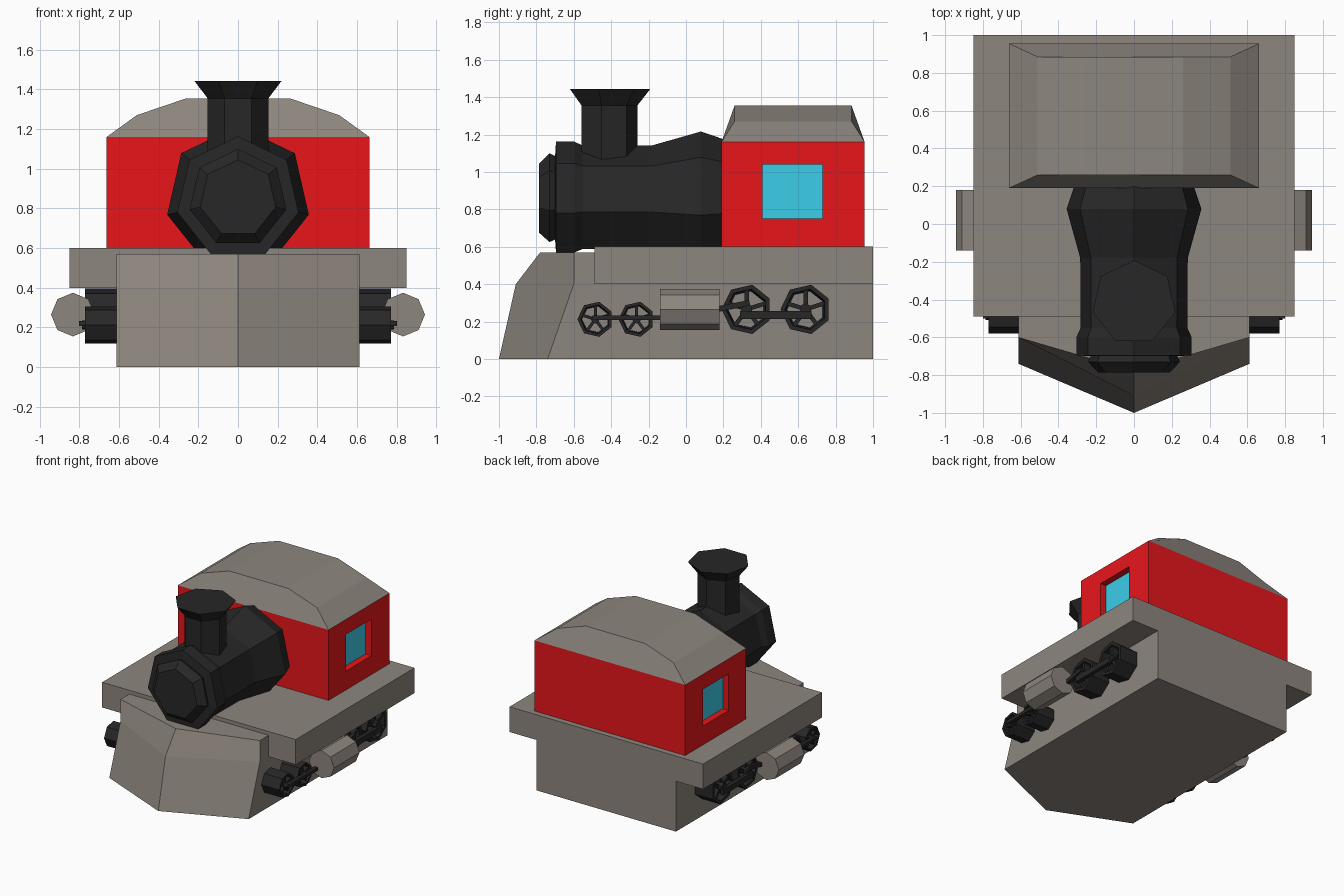
import bpy, bmesh
from math import sin, cos, pi, hypot

if "Cube" in bpy.data.objects:
    bpy.data.objects.remove(bpy.data.objects["Cube"])


def material(name, rgb):
    m = bpy.data.materials.new(name)
    m.diffuse_color = (*rgb, 1)
    m.use_nodes = True
    m.node_tree.nodes["Principled BSDF"].inputs["Base Color"].default_value = m.diffuse_color
    return m


BLACK = material("black", (0.02, 0.02, 0.02))
RED = material("red", (0.8, 0.008, 0.011))
BLUE = material("blue", (0.045, 0.61, 0.82))
GREY = material("warm grey", (0.27, 0.24, 0.21))


def loft(bm, rings, caps=True, closed=False):
    """Skin a list of equal-length point rings."""
    vs = [[bm.verts.new(p) for p in r] for r in rings]
    n = len(vs[0])
    pairs = list(zip(vs, vs[1:])) + ([(vs[-1], vs[0])] if closed else [])
    for a, b in pairs:
        for i in range(n):
            j = (i + 1) % n
            bm.faces.new((a[i], a[j], b[j], b[i]))
    if caps and not closed:
        bm.faces.new(vs[0])
        bm.faces.new(vs[-1])


def finish(name, bm, mat=GREY, mirror=False):
    bmesh.ops.recalc_face_normals(bm, faces=bm.faces)
    me = bpy.data.meshes.new(name)
    bm.to_mesh(me)
    bm.free()
    ob = bpy.data.objects.new(name, me)
    bpy.context.collection.objects.link(ob)
    me.materials.append(mat)
    if mirror:
        ob.modifiers.new("mirror", 'MIRROR')
    return ob


def part(name, rings, mat=GREY, mirror=False, **kw):
    bm = bmesh.new()
    loft(bm, rings, **kw)
    return finish(name, bm, mat, mirror)


def ngon(n, r, start):
    return [(r * cos(start + 2 * pi * i / n), r * sin(start + 2 * pi * i / n)) for i in range(n)]


def rect(x, y0, y1, z0, z1):
    return [(x, y0, z0), (x, y1, z0), (x, y1, z1), (x, y0, z1)]


def bar(x0, x1, p, q, w):
    """Rings of a straight bar between two (y, z) points."""
    dy, dz = q[0] - p[0], q[1] - p[1]
    l = hypot(dy, dz)
    ny, nz = -dz / l * w / 2, dy / l * w / 2
    pts = [(p[0] + ny, p[1] + nz), (q[0] + ny, q[1] + nz),
           (q[0] - ny, q[1] - nz), (p[0] - ny, p[1] - nz)]
    return [[(x, y, z) for y, z in pts] for x in (x0, x1)]


# Lower body with pointed nose
part("chassis", [[(-.612, 1, z), (.612, 1, z), (.612, side, z), (0, tip, z), (-.612, side, z)]
                 for z, side, tip in ((0, -.74, -1), (.4, -.6, -.91), (.57, -.6, -.78))])

# Running board
part("platform", [rect(x, -.49, 1, .4, .6) for x in (-.85, .85)])

# Cab with recessed window openings
win, wall = (.41, .73, .75, 1.04), (.19, .955, .6, 1.16)
part("cab", [rect(x, *r) for x, r in ((-.61, win), (-.662, win), (-.662, wall),
                                      (.662, wall), (.662, win), (.61, win))], RED, caps=False)
part("window", [rect(x, *win) for x in (.60, .61)], BLUE, mirror=True)

# Arched roof with sloping ends
roof = [(-.662, 1.16), (-.51, 1.27), (-.26, 1.355), (.26, 1.355), (.51, 1.27), (.662, 1.16)]
part("roof", [[(x, edge if z < 1.2 else inner, z) for x, z in roof]
              for edge, inner in ((.19, .26), (.955, .885))])

# Seven-sided boiler turned along y
profile = [(-.785, .195), (-.73, .25), (-.70, .235), (-.695, .313), (-.60, .313),
           (-.55, .29), (-.18, .292), (.08, .366), (.20, .325)]
part("boiler", [[(a, y, .85 + b) for a, b in ngon(7, r, pi / 2)] for y, r in profile], BLACK)

# Chimney
part("chimney", [[(a, b - .417, z) for a, b in ngon(7, r, pi / 2)]
                 for z, r in ((1.0, .157), (1.355, .157), (1.442, .225))], BLACK)


# Spoked wheels
def wheel(name, y, z, r):
    bm = bmesh.new()

    def ring(x, s):
        return [(x, y + a, z + b) for a, b in ngon(7, s, pi)]
    loft(bm, [ring(.61, r), ring(.77, r), ring(.77, r * .82), ring(.61, r * .74)], closed=True)
    loft(bm, [ring(.61, r * .24), ring(.785, r * .24)])
    for a, b in ngon(5, r * .82, pi / 2):
        loft(bm, bar(.70, .755, (y, z), (y + a, z + b), r * .17))
    finish(name, bm, BLACK, mirror=True)


for i, y in enumerate((-.485, -.265)):
    wheel(f"small_wheel_{i + 1}", y, .212, .096)
for i, y in enumerate((.325, .64)):
    wheel(f"large_wheel_{i + 1}", y, .265, .135)

# Connecting rods
part("small_wheel_rod", bar(.77, .80, (-.50, .22), (-.13, .22), .024), BLACK, True)
part("large_wheel_rod", bar(.77, .80, (.29, .235), (.67, .235), .045), BLACK, True)
part("piston_rod", bar(.765, .795, (.16, .265), (.34, .3), .03), BLACK, True)

# Steam cylinders
part("steam_cylinder", [[(.832 + a, y, .265 + b) for a, b in ngon(8, .11, 0)]
                        for y in (-.14, .18)], mirror=True)
